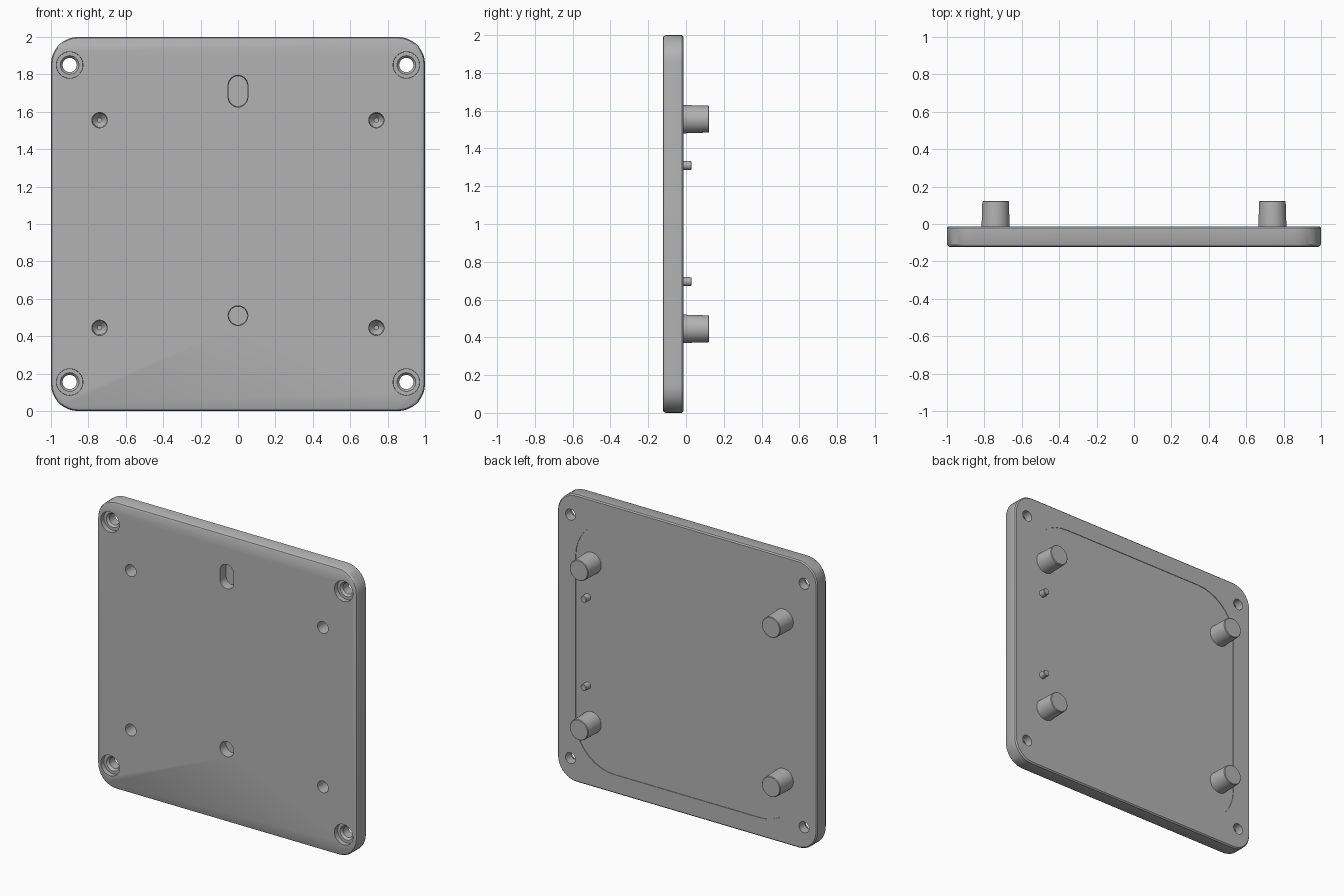
import bpy, bmesh
from math import sin, cos, pi, radians

if "Cube" in bpy.data.objects:
    bpy.data.objects.remove(bpy.data.objects["Cube"])

grey = bpy.data.materials.new("plain grey")
grey.use_nodes = True
colour = (0.45, 0.45, 0.45, 1)
grey.diffuse_color = colour
grey.node_tree.nodes["Principled BSDF"].inputs["Base Color"].default_value = colour

FRONT, BACK, TIP = -0.123, -0.013, 0.123


def loft(bm, cx, cz, rings, seg=10):
    """Skin rounded rectangles (y, half width, half height, radius) along y."""
    loops = []
    for y, w, h, r in rings:
        loop = []
        for k, (sx, sz) in enumerate([(1, 1), (-1, 1), (-1, -1), (1, -1)]):
            for i in range(seg):
                # circles share their quadrant points, so skip the last step
                a = (k + i / (seg if w == r == h else seg - 1)) * pi / 2
                loop.append(bm.verts.new((cx + sx * (w - r) + r * cos(a), y,
                                          cz + sz * (h - r) + r * sin(a))))
        loops.append(loop)
    for a, b in zip(loops, loops[1:]):
        for i in range(len(a)):
            j = (i + 1) % len(a)
            bm.faces.new((a[i], a[j], b[j], b[i]))
    bm.faces.new(loops[0])
    bm.faces.new(loops[-1])


def turned(bm, cx, cz, profile):
    """Round part from (y, radius) pairs."""
    loft(bm, cx, cz, [(y, r, r, r) for y, r in profile])


def finish(name, bm):
    bmesh.ops.remove_doubles(bm, verts=bm.verts, dist=1e-5)
    bmesh.ops.recalc_face_normals(bm, faces=bm.faces)
    mesh = bpy.data.meshes.new(name)
    bm.to_mesh(mesh)
    bm.free()
    mesh.materials.append(grey)
    ob = bpy.data.objects.new(name, mesh)
    bpy.context.collection.objects.link(ob)
    return ob


def select(ob):
    bpy.ops.object.select_all(action="DESELECT")
    ob.select_set(True)
    bpy.context.view_layer.objects.active = ob


def cut(ob, cutter):
    mod = ob.modifiers.new("cut", "BOOLEAN")
    mod.operation, mod.solver, mod.object = "DIFFERENCE", "EXACT", cutter
    select(ob)
    bpy.ops.object.modifier_apply(modifier=mod.name)


def smooth(ob):
    select(ob)
    bpy.ops.object.shade_smooth_by_angle(angle=radians(30))


# Plate with rounded corners and softened rims
bm = bmesh.new()
loft(bm, 0, 1, [(FRONT, 0.984, 0.984, 0.13), (FRONT + 0.005, 0.994, 0.994, 0.14),
                (FRONT + 0.016, 1, 1, 0.145), (BACK - 0.008, 1, 1, 0.145),
                (BACK, 0.992, 0.992, 0.137)])
plate = finish("plate", bm)

# Cutters: shallow back recess, screw holes, hanging slot and round socket
pegs = [(x, z) for x in (-0.74, 0.74) for z in (0.445, 1.555)]
bm = bmesh.new()
loft(bm, 0, 1, [(BACK - 0.004, 0.86, 0.87, 0.3), (0.05, 0.86, 0.87, 0.3)])
recess = finish("recess_cutter", bm)

bm = bmesh.new()
for x in (-0.9, 0.9):
    for z in (0.155, 1.85):
        turned(bm, x, z, [(-0.2, 0.073), (-0.09, 0.07), (-0.09, 0.05),
                          (-0.075, 0.038), (0.05, 0.038)])
loft(bm, 0, 1.71, [(-0.2, 0.056, 0.088, 0.056), (-0.06, 0.05, 0.082, 0.05)])
turned(bm, 0, 0.51, [(-0.2, 0.056), (-0.06, 0.05)])
holes = finish("hole_cutter", bm)

# Blind bores that run from the front into the pegs
bm = bmesh.new()
for x, z in pegs:
    turned(bm, x, z, [(-0.2, 0.043), (0.03, 0.037), (0.06, 0.012)])
bores = finish("bore_cutter", bm)

for cutter in (recess, holes, bores):
    cut(plate, cutter)
smooth(plate)

# Hollow tapered pegs on the back
for x, z in pegs:
    bm = bmesh.new()
    turned(bm, x, z, [(-0.035, 0.075), (BACK, 0.075), (TIP - 0.004, 0.071), (TIP, 0.067)])
    side = "left" if x > 0 else "right"
    peg = finish(f"{'upper' if z > 1 else 'lower'}_{side}_peg", bm)
    cut(peg, bores)
    smooth(peg)

# Small locating pins beside the left pegs
for name, z in (("upper_pin", 1.31), ("lower_pin", 0.695)):
    bm = bmesh.new()
    turned(bm, 0.77, z, [(-0.03, 0.024), (0.026, 0.023), (0.03, 0.02)])
    smooth(finish(name, bm))

for cutter in (recess, holes, bores):
    bpy.data.objects.remove(cutter)
